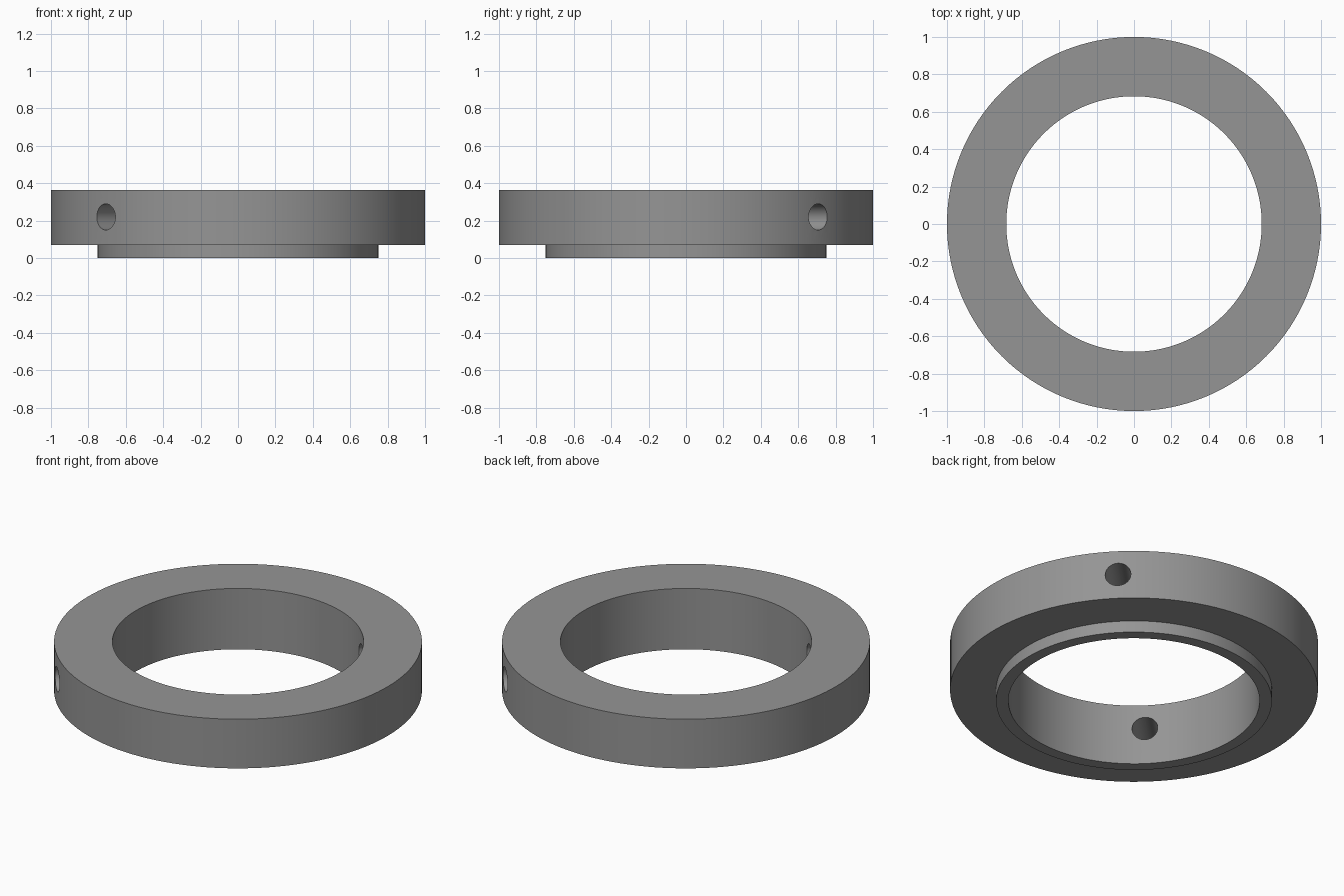
import bpy, bmesh, math
from mathutils import Matrix, Vector

if "Cube" in bpy.data.objects:
    bpy.data.objects.remove(bpy.data.objects["Cube"])

SEGMENTS = 128
R_OUT, R_LIP, R_IN = 1.0, 0.75, 0.683
Z_LIP, Z_TOP = 0.07, 0.365

grey = bpy.data.materials.new("grey_metal")
grey.diffuse_color = (0.3, 0.3, 0.3, 1)
grey.use_nodes = True
grey.node_tree.nodes["Principled BSDF"].inputs["Base Color"].default_value = grey.diffuse_color


def make_object(name, bm):
    bmesh.ops.recalc_face_normals(bm, faces=bm.faces)
    mesh = bpy.data.meshes.new(name)
    bm.to_mesh(mesh)
    bm.free()
    obj = bpy.data.objects.new(name, mesh)
    bpy.context.collection.objects.link(obj)
    mesh.materials.append(grey)
    return obj


# Collar ring with a stepped lip underneath, turned from its cross-section
profile = [(R_IN, 0), (R_LIP, 0), (R_LIP, Z_LIP),
           (R_OUT, Z_LIP), (R_OUT, Z_TOP), (R_IN, Z_TOP)]
bm = bmesh.new()
rings = []
for i in range(SEGMENTS):
    a = 2 * math.pi * i / SEGMENTS
    rings.append([bm.verts.new((r * math.cos(a), r * math.sin(a), z)) for r, z in profile])
for i in range(SEGMENTS):
    here, there = rings[i], rings[(i + 1) % SEGMENTS]
    for j in range(len(profile)):
        k = (j + 1) % len(profile)
        bm.faces.new((here[j], there[j], there[k], here[k]))
ring = make_object("collar_ring", bm)

# Long pin that drills the two opposite screw holes along the diagonal
bm = bmesh.new()
turn = Vector((1, 1, 0)).to_track_quat('Z', 'Y').to_matrix().to_4x4()
bmesh.ops.create_cone(bm, cap_ends=True, segments=48, radius1=0.07, radius2=0.07,
                      depth=2.4, matrix=Matrix.Translation((0, 0, 0.22)) @ turn)
pin = make_object("hole_cutter", bm)

drill = ring.modifiers.new("screw_holes", 'BOOLEAN')
drill.operation = 'DIFFERENCE'
drill.solver = 'EXACT'
drill.object = pin
bpy.context.view_layer.objects.active = ring
ring.select_set(True)
bpy.ops.object.modifier_apply(modifier=drill.name)
bpy.data.objects.remove(pin)

# Smooth walls, crisp rims
bpy.ops.object.shade_smooth_by_angle(angle=math.radians(30))
